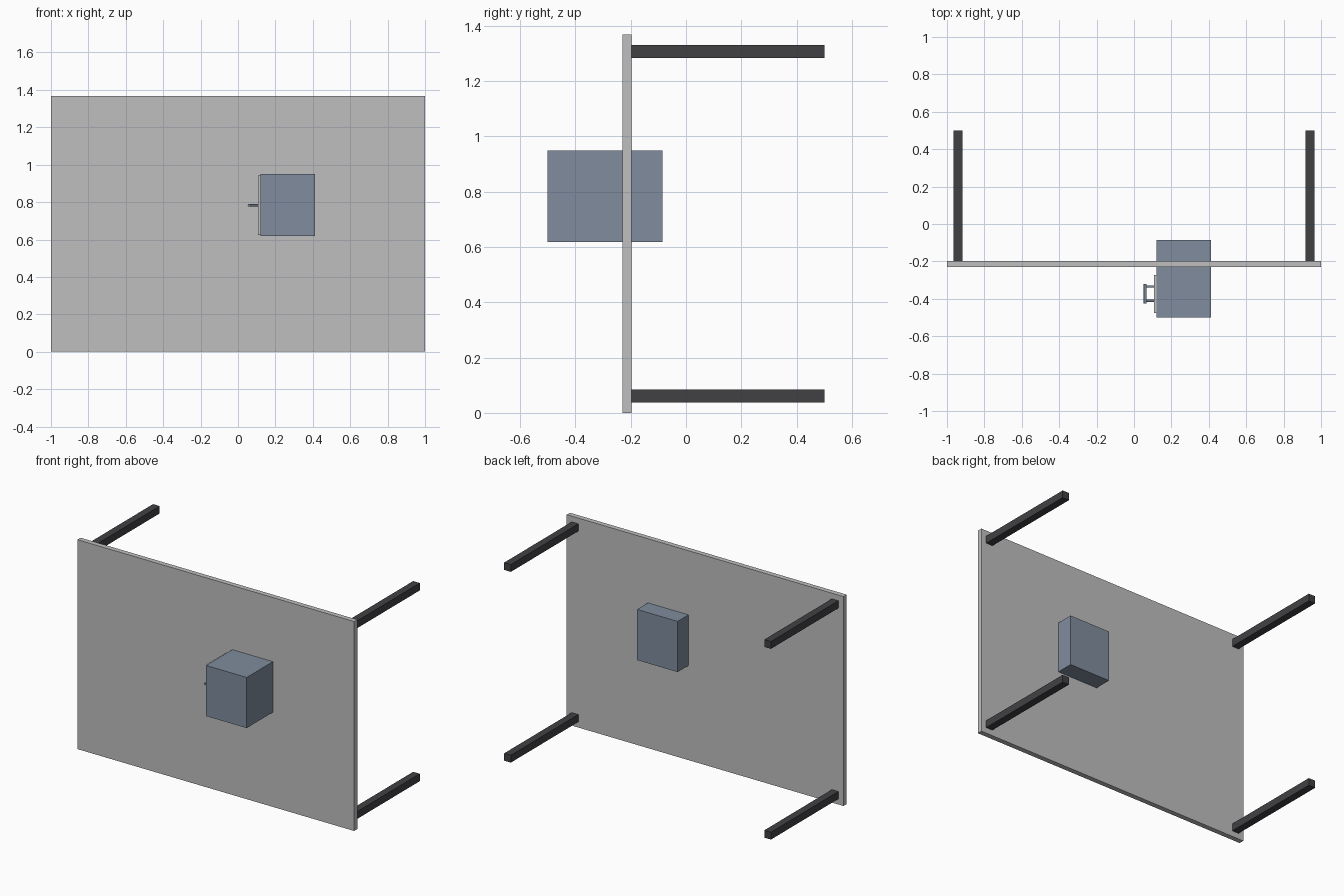
import bpy
from math import pi
from mathutils import Vector

cube = bpy.data.objects.get("Cube")
if cube:
    bpy.data.objects.remove(cube, do_unlink=True)


def material(name, colour):
    m = bpy.data.materials.new(name)
    m.use_nodes = True
    m.diffuse_color = (*colour, 1)
    m.node_tree.nodes["Principled BSDF"].inputs["Base Color"].default_value = (*colour, 1)
    return m


light_grey = material("light grey", (0.52, 0.52, 0.52))
slate_blue = material("slate blue", (0.215, 0.265, 0.34))
charcoal = material("charcoal", (0.053, 0.053, 0.06))


def box(name, low, high, mat):
    low, high = Vector(low), Vector(high)
    bpy.ops.mesh.primitive_cube_add(size=1, location=(low + high) / 2)
    ob = bpy.context.object
    ob.name = name
    ob.scale = high - low
    bpy.ops.object.transform_apply(location=False, rotation=False, scale=True)
    ob.data.materials.append(mat)
    return ob


def rod(name, centre, radius, length, rotation, mat):
    bpy.ops.mesh.primitive_cylinder_add(vertices=16, radius=radius, depth=length,
                                        location=centre, rotation=rotation)
    ob = bpy.context.object
    ob.name = name
    ob.data.materials.append(mat)
    bpy.ops.object.shade_smooth_by_angle()
    return ob


# Table top standing on its long edge
HEIGHT = 1.368
box("table_top", (-1, -0.23, 0), (1, -0.197, HEIGHT), light_grey)

# Four square legs pointing to the back
for side, x in (("left", 0.94), ("right", -0.94)):
    for level, z in (("lower", 0.061), ("upper", HEIGHT - 0.061)):
        box(f"{level}_{side}_leg", (x - 0.024, -0.197, z - 0.024),
            (x + 0.024, 0.5, z + 0.024), charcoal)

# Cabinet passing through the table top
box("cabinet", (0.12, -0.5, 0.618), (0.413, -0.085, 0.949), slate_blue)

# Drawer front on the right side of the cabinet
box("drawer_front", (0.106, -0.476, 0.624), (0.12, -0.273, 0.943), light_grey)

# Handle: two posts and a grip bar
HANDLE_Z = 0.783
for label, y in (("front", -0.411), ("back", -0.334)):
    rod(f"handle_{label}_post", (0.084, y, HANDLE_Z), 0.006, 0.046, (0, pi / 2, 0), slate_blue)
rod("handle_bar", (0.06, -0.3725, HANDLE_Z), 0.008, 0.106, (pi / 2, 0, 0), slate_blue)
